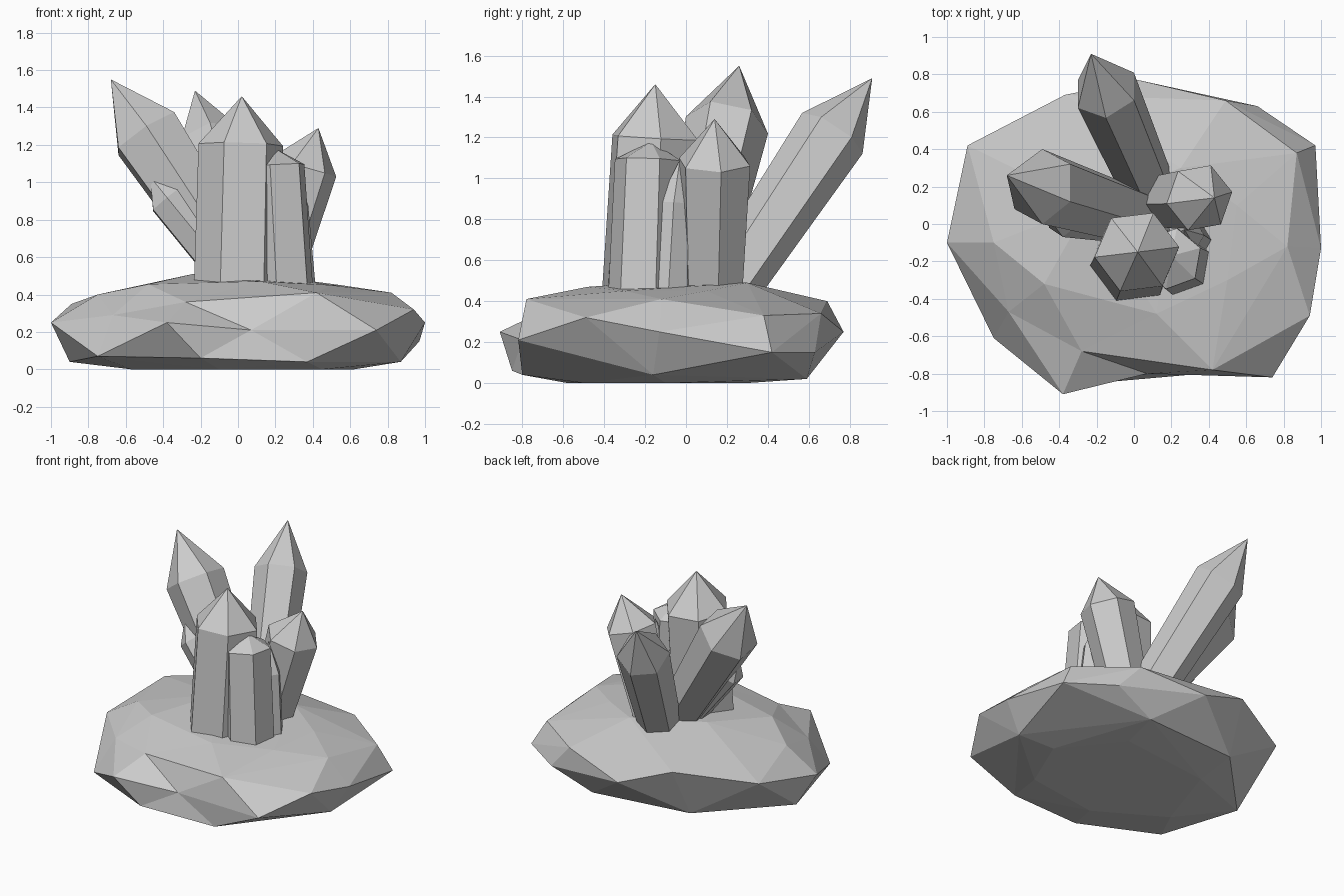
import bpy, bmesh, math
from mathutils import Vector

if "Cube" in bpy.data.objects:
    bpy.data.objects.remove(bpy.data.objects["Cube"])

stone = bpy.data.materials.new("grey stone")
stone.diffuse_color = (0.6, 0.6, 0.6, 1)
stone.use_nodes = True
stone.node_tree.nodes["Principled BSDF"].inputs["Base Color"].default_value = stone.diffuse_color


def finish(bm, name):
    bmesh.ops.recalc_face_normals(bm, faces=bm.faces)
    mesh = bpy.data.meshes.new(name)
    bm.to_mesh(mesh)
    bm.free()
    mesh.materials.append(stone)
    obj = bpy.data.objects.new(name, mesh)
    bpy.context.collection.objects.link(obj)


def rock(name, points, dents):
    """Faceted boulder: the hull around a few corners, some then pushed inwards."""
    bm = bmesh.new()
    for p in points:
        bm.verts.new(p)
    moved = [(bm.verts.new(start), end) for start, end in dents]
    res = bmesh.ops.convex_hull(bm, input=bm.verts)
    for vert, end in moved:
        if vert.is_valid and vert.link_faces:
            vert.co = end
    inner = [g for g in res["geom_interior"] if isinstance(g, bmesh.types.BMVert)]
    bmesh.ops.delete(bm, geom=inner, context="VERTS")
    finish(bm, name)


def crystal(name, base, shoulder, tip, r0, r1, phase):
    """Six-sided shaft from base to shoulder, closed by a point."""
    bm = bmesh.new()
    base, shoulder, tip = Vector(base), Vector(shoulder), Vector(tip)
    d = (shoulder - base).normalized()
    u = Vector((1, 0, 0))
    u = (u - d * u.dot(d)).normalized()
    v = d.cross(u)
    rings = []
    for c, r in ((base, r0), (shoulder, r1)):
        angles = [math.radians(phase + 60 * i) for i in range(6)]
        rings.append([bm.verts.new(c + r * (math.cos(a) * u + math.sin(a) * v))
                      for a in angles])
    top = bm.verts.new(tip)
    low, high = rings
    bm.faces.new(low[::-1])
    for i in range(6):
        j = (i + 1) % 6
        bm.faces.new((low[i], low[j], high[j], high[i]))
        bm.faces.new((high[i], high[j], top))
    finish(bm, name)


# Base boulder: outer rim, upper slope, underside
rim = [(-1, -.1, .25), (-.89, .42, .35), (.02, .77, .25), (.66, .63, .15),
       (.97, .42, .15), (1, -.13, .25), (.94, -.49, .32), (.74, -.82, .21),
       (-.38, -.91, .25), (-.75, -.61, .07)]
upper = [(-.37, .69, .40), (.49, .66, .34), (.87, .38, .33), (.82, -.12, .41),
         (.42, -.78, .41), (-.75, -.1, .40),
         (-.48, -.32, .455), (.12, -.48, .47), (.5, -.3, .45), (.55, .1, .45),
         (-.24, .1, .51), (.25, .3, .49)]
under = [(-.2, -.85, .06), (.37, -.8, .04), (.87, -.16, .04), (-.9, 0, .04),
         (.35, .59, .02), (-.4, .52, .04), (-.57, -.3, 0), (-.1, -.58, 0),
         (.45, -.5, 0), (.62, -.1, 0), (.3, .3, 0), (-.4, .22, 0)]
# Notch at the front of the boulder
dents = [((-.27, -.74, .42), (-.28, -.68, .36)),
         ((-.67, -.50, .36), (-.67, -.47, .29)),
         ((.07, -.92, .29), (.07, -.80, .21))]
rock("base_rock", rim + upper + under, dents)

# Crystal cluster
crystal("main_crystal", (-.005, -.2, .35), (.015, -.15, 1.2), (.02, -.15, 1.46), .235, .228, 7)
crystal("left_crystal", (.08, .02, .40), (-.49, .2, 1.26), (-.68, .26, 1.55), .15, .205, 30)
crystal("back_crystal", (.09, .165, .40), (-.15, .715, 1.22), (-.23, .91, 1.49), .145, .178, 30)
crystal("right_crystal", (.15, .13, .38), (.35, .14, 1.08), (.43, .14, 1.29), .15, .185, 10)
crystal("front_small_crystal", (.24, -.21, .38), (.2, -.185, 1.09), (.2, -.17, 1.18), .175, .165, 20)
crystal("side_small_crystal", (.31, -.09, .38), (.29, -.06, .88), (.27, -.03, 1.09), .11, .085, 0)
crystal("left_small_crystal", (.02, .0, .42), (-.38, .04, .91), (-.47, .05, 1.03), .11, .11, 30)
